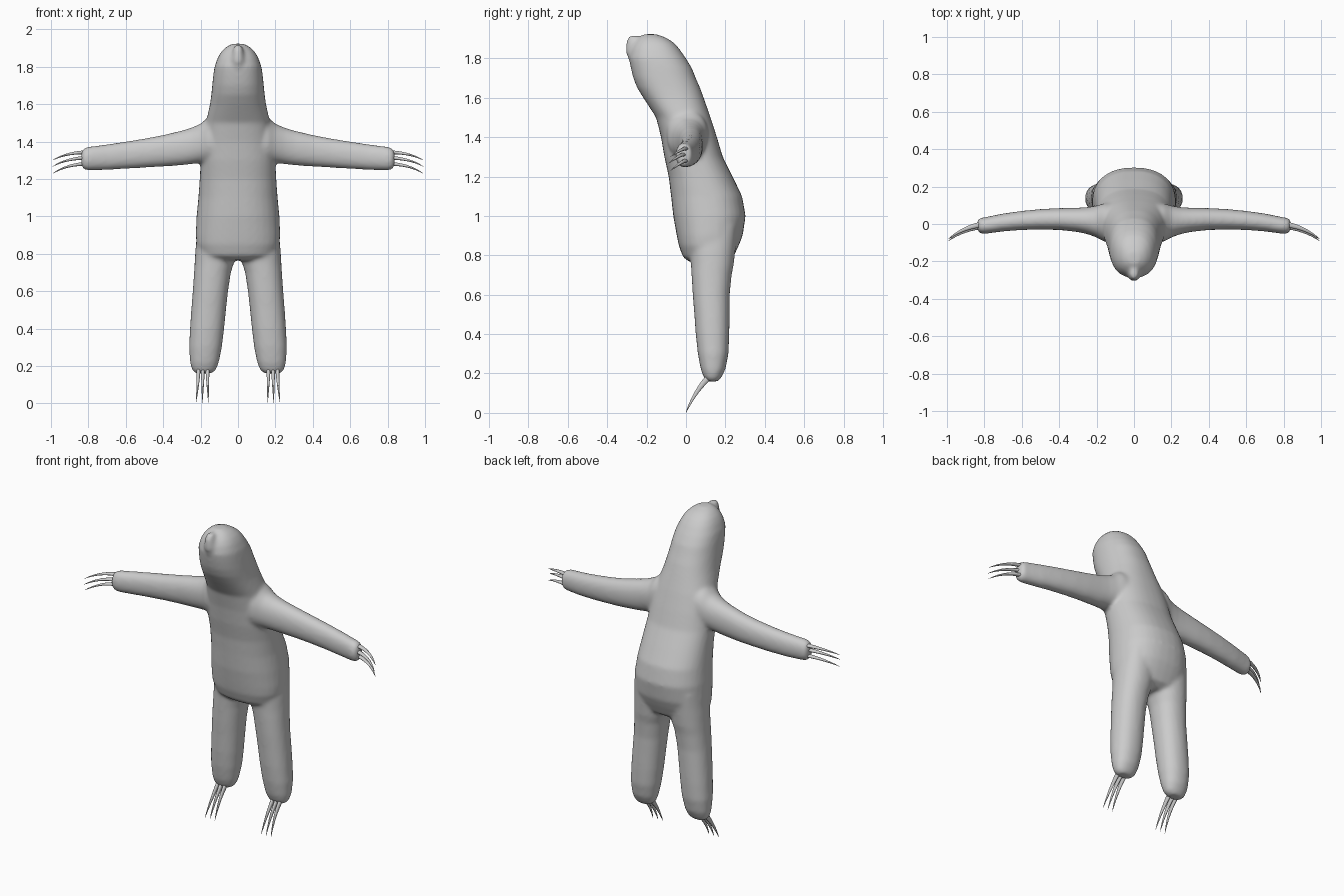
import bpy, bmesh
from math import cos, sin, pi, copysign
from mathutils import Vector


def skin(bm, rings):
    """Bridge a list of vertex-position rings into a closed tube."""
    loops = [[bm.verts.new(p) for p in r] for r in rings]
    n = len(loops[0])
    for a, b in zip(loops, loops[1:]):
        for i in range(n):
            j = (i + 1) % n
            bm.faces.new((a[i], a[j], b[j], b[i]))
    bm.faces.new(loops[0])
    bm.faces.new(loops[-1])


def loft(bm, sections, place, power=2.0, n=32):
    """Sections are (t, a_min, a_max, b_min, b_max); place maps (t, a, b) to xyz."""
    rings = []
    for t, a0, a1, b0, b1 in sections:
        ring = []
        for i in range(n):
            c, s = cos(2 * pi * i / n), sin(2 * pi * i / n)
            c = copysign(abs(c) ** (2 / power), c)
            s = copysign(abs(s) ** (2 / power), s)
            ring.append(place(t, (a0 + a1) / 2 + c * (a1 - a0) / 2,
                              (b0 + b1) / 2 + s * (b1 - b0) / 2))
        rings.append(ring)
    skin(bm, rings)


def finish(bm, name):
    bmesh.ops.recalc_face_normals(bm, faces=bm.faces)
    for f in bm.faces:
        f.smooth = True
    me = bpy.data.meshes.new(name)
    bm.to_mesh(me)
    bm.free()
    ob = bpy.data.objects.new(name, me)
    bpy.context.collection.objects.link(ob)
    return ob


# Torso and head: z, half width, front y, back y
torso = [(0.765, 0.15, 0.02, 0.20), (0.79, 0.20, -0.015, 0.24), (0.85, 0.222, -0.037, 0.268),
         (0.9, 0.226, -0.047, 0.288), (1.0, 0.222, -0.065, 0.303), (1.1, 0.212, -0.076, 0.285),
         (1.2, 0.205, -0.088, 0.237), (1.3, 0.20, -0.11, 0.187), (1.4, 0.19, -0.127, 0.157),
         (1.5, 0.172, -0.152, 0.125), (1.6, 0.15, -0.217, 0.09), (1.65, 0.143, -0.248, 0.072),
         (1.7, 0.138, -0.268, 0.05), (1.75, 0.133, -0.28, 0.03), (1.8, 0.126, -0.289, 0.0),
         (1.85, 0.108, -0.278, -0.035), (1.88, 0.09, -0.262, -0.062),
         (1.905, 0.065, -0.24, -0.10), (1.923, 0.03, -0.215, -0.15)]
bm = bmesh.new()
upright = lambda t, a, b: (a, b, t)
loft(bm, [(z, -w, w, f, k) for z, w, f, k in torso], upright, 2.3)

# Nose
loft(bm, [(1.79, -0.03, 0.03, -0.29, -0.2), (1.83, -0.042, 0.042, -0.306, -0.2),
          (1.86, -0.036, 0.036, -0.306, -0.2), (1.89, -0.028, 0.028, -0.302, -0.23),
          (1.917, -0.018, 0.018, -0.288, -0.245)], upright)

# Legs: z, inner x, outer x, front y, back y
leg = [(0.95, 0.04, 0.215, 0.03, 0.26), (0.82, 0.012, 0.228, 0.02, 0.25),
       (0.75, 0.022, 0.232, 0.025, 0.242), (0.7, 0.038, 0.235, 0.028, 0.232),
       (0.6, 0.053, 0.242, 0.034, 0.222), (0.5, 0.064, 0.25, 0.042, 0.221),
       (0.4, 0.074, 0.257, 0.049, 0.22), (0.3, 0.086, 0.262, 0.06, 0.216),
       (0.22, 0.102, 0.257, 0.075, 0.2), (0.18, 0.117, 0.247, 0.09, 0.18),
       (0.16, 0.14, 0.23, 0.105, 0.165)]

# Arms: x, front y, back y, lower z, upper z
arm = [(0.08, -0.1, 0.12, 1.27, 1.55), (0.16, -0.095, 0.11, 1.285, 1.53),
       (0.2, -0.072, 0.098, 1.285, 1.495), (0.25, -0.054, 0.09, 1.279, 1.474),
       (0.3, -0.043, 0.087, 1.273, 1.459), (0.4, -0.032, 0.085, 1.266, 1.435),
       (0.5, -0.03, 0.08, 1.26, 1.416), (0.6, -0.032, 0.07, 1.254, 1.4),
       (0.7, -0.04, 0.056, 1.248, 1.385), (0.8, -0.053, 0.036, 1.246, 1.372),
       (0.825, -0.05, 0.032, 1.25, 1.365), (0.838, -0.035, 0.02, 1.27, 1.345)]
for s in (-1, 1):
    loft(bm, leg, lambda t, a, b: (s * a, b, t), 2.2)
    loft(bm, arm, lambda t, a, b: (s * t, a, b), 2.2)

# Fuse everything into one soft skin
body = finish(bm, "body")
rm = body.modifiers.new("fuse", 'REMESH')
rm.mode = 'VOXEL'
rm.voxel_size = 0.01
rm.use_smooth_shade = True
sm = body.modifiers.new("soften", 'SMOOTH')
sm.factor = 0.5
sm.iterations = 12


def claw(bm, p0, p1, p2, r, flat, n=10, steps=8):
    """Tapered tube along a quadratic curve, narrowed along the direction flat."""
    p0, p1, p2, flat = Vector(p0), Vector(p1), Vector(p2), Vector(flat)
    rings = []
    for k in range(steps + 1):
        t = k / steps
        p = p0 * (1 - t) ** 2 + p1 * 2 * t * (1 - t) + p2 * t * t
        d = ((p1 - p0) * (1 - t) + (p2 - p1) * t).normalized()
        v = d.cross(flat).normalized()
        u = v.cross(d)
        q = r * (1 - t) ** 0.8 + 0.001
        rings.append([p + u * (0.65 * q * cos(2 * pi * i / n)) + v * (q * sin(2 * pi * i / n))
                      for i in range(n)])
    skin(bm, rings)


# Three claws on every hand and foot
for s, side in ((-1, "right"), (1, "left")):
    bm = bmesh.new()
    for z0, z1, dy in ((1.342, 1.3, 0.0), (1.312, 1.266, -0.01), (1.28, 1.228, 0.0)):
        claw(bm, (s * 0.8, dy, z0), (s * 0.91, dy - 0.015, z0 + 0.002),
             (s * 0.992, dy - 0.08, z1), 0.016, (0, 0, 1))
    finish(bm, side + "_hand_claws")
    bm = bmesh.new()
    for x0, x1 in ((0.163, 0.158), (0.188, 0.191), (0.211, 0.225)):
        claw(bm, (s * x0, 0.125, 0.19), (s * x0, 0.05, 0.12), (s * x1, 0.0, 0.002),
             0.017, (1, 0, 0))
    finish(bm, side + "_foot_claws")
